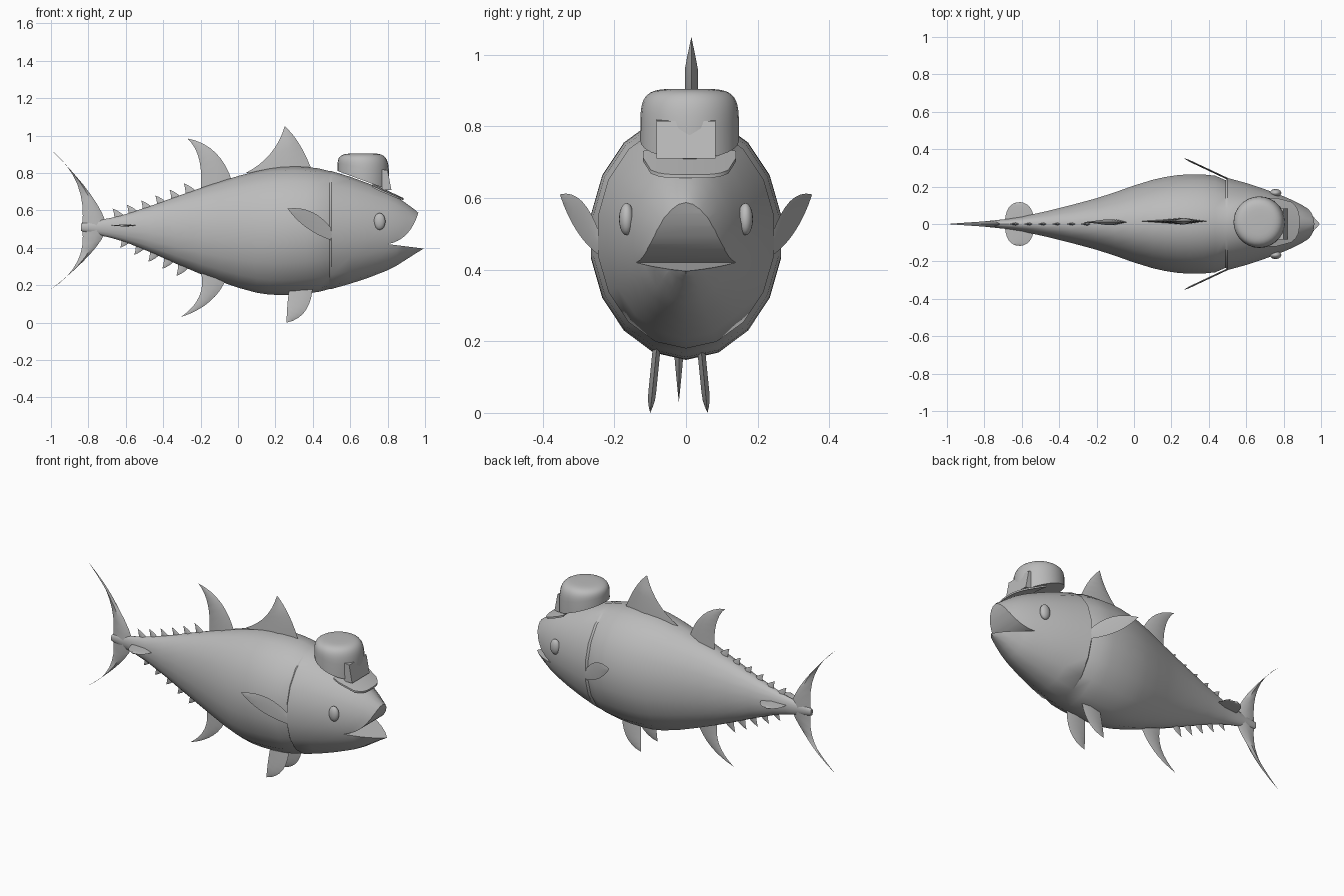
import bpy, bmesh, math
from mathutils import Vector

old = bpy.data.objects.get("Cube")
if old:
    bpy.data.objects.remove(old, do_unlink=True)

# One plain colour for the whole model
shade = 0.5
grey = bpy.data.materials.new("plain grey")
grey.use_nodes = True
grey.diffuse_color = (shade, shade, shade, 1)
grey.node_tree.nodes["Principled BSDF"].inputs["Base Color"].default_value = grey.diffuse_color


def smooth(obj, angle):
    bpy.ops.object.select_all(action="DESELECT")
    obj.select_set(True)
    bpy.context.view_layer.objects.active = obj
    bpy.ops.object.shade_smooth_by_angle(angle=math.radians(angle))


def finish(name, bm, angle):
    bmesh.ops.remove_doubles(bm, verts=bm.verts, dist=0.0005)
    bmesh.ops.recalc_face_normals(bm, faces=bm.faces)
    mesh = bpy.data.meshes.new(name)
    bm.to_mesh(mesh)
    bm.free()
    mesh.materials.append(grey)
    obj = bpy.data.objects.new(name, mesh)
    bpy.context.collection.objects.link(obj)
    smooth(obj, angle)
    return obj


def loft(name, rings, angle=40):
    """Skin a list of closed rings and cap both ends."""
    bm = bmesh.new()
    loops = [[bm.verts.new(point) for point in ring] for ring in rings]
    count = len(rings[0])
    for near, far in zip(loops, loops[1:]):
        for i in range(count):
            j = (i + 1) % count
            bm.faces.new((near[i], near[j], far[j], far[i]))
    bm.faces.new(loops[0])
    bm.faces.new(loops[-1])
    return finish(name, bm, angle)


def circle(count):
    """Cosine and sine pairs around a full turn."""
    return [(math.cos(math.tau * i / count), math.sin(math.tau * i / count)) for i in range(count)]


def arc(start, control, end, steps=8):
    """Points along a quadratic curve."""
    start, control, end = Vector(start), Vector(control), Vector(end)
    return [start.lerp(control, t).lerp(control.lerp(end, t), t)
            for t in (i / steps for i in range(steps + 1))]


def upright(u, v, t):
    return u, t, v


def fin(name, lead, trail, tip, thick, place=upright):
    """Diamond section fin between two curved edges that meet at the tip."""
    rings = []
    for front, back in zip(arc(*lead, tip), arc(*trail, tip)):
        ridge = front.lerp(back, 0.4)
        half = min(thick, (front - back).length * 0.15)
        rings.append([place(*front, 0), place(*ridge, half),
                      place(*back, 0), place(*ridge, -half)])
    return loft(name, rings, 50)


def prism(name, outline, half):
    """Side outline extruded across the model."""
    return loft(name, [[(x, y, z) for x, z in outline] for y in (-half, half)], 20)


def spline(keys, steps):
    """Smooth curve through the keys."""
    keys = [Vector(key) for key in keys]
    result = []
    for i in range(len(keys) - 1):
        before, a, b = keys[max(i - 1, 0)], keys[i], keys[i + 1]
        after = keys[min(i + 2, len(keys) - 1)]
        # Slopes follow the spacing along the body
        rise_a = (b - before) * ((b[0] - a[0]) / (b[0] - before[0]))
        rise_b = (after - a) * ((b[0] - a[0]) / (after[0] - a[0]))
        for k in range(steps):
            t = k / steps
            ease = t * t * (3 - 2 * t)
            result.append(a.lerp(b, ease) + rise_a * (t * (1 - t) ** 2)
                          - rise_b * (t * t * (1 - t)))
    return result + [keys[-1]]


# Body: position, top, bottom and half width
stations = spline([(-0.84, 0.53, 0.49, 0.01), (-0.6, 0.58, 0.43, 0.04),
                   (-0.2, 0.72, 0.26, 0.14), (0.1, 0.81, 0.16, 0.24),
                   (0.3, 0.835, 0.15, 0.27), (0.5, 0.81, 0.18, 0.25),
                   (0.8, 0.7, 0.28, 0.15), (0.95, 0.6, 0.37, 0.07),
                   (1, 0.55, 0.4, 0.01)], 3)
rings = []
for x, top, bottom, width in stations:
    middle, height = (top + bottom) / 2, (top - bottom) / 2
    # The gill cover steps out from the flank
    for back, tuck in ((0.01, 0.012), (0, 0)) if abs(x - 0.5) < 0.01 else ((0, 0),):
        rings.append([(x - back, (width - tuck) * s, middle + height * c) for c, s in circle(18)])
body = loft("body", rings)

# Open mouth, cut from the snout with a curved roof
roof = arc((0.965, 0.59), (0.92, 0.44), (0.8, 0.42))
mouth = prism("mouth_cutter", roof + [(1, 0.395), (1.1, 0.395), (1.1, 0.62)], 0.4)
cut = body.modifiers.new("mouth", "BOOLEAN")
cut.object = mouth
cut.solver = "EXACT"
bpy.context.view_layer.objects.active = body
bpy.ops.object.modifier_apply(modifier=cut.name)
bpy.data.objects.remove(mouth, do_unlink=True)
smooth(body, 35)

# Crescent tail: the lower lobe is a shorter mirror of the upper
for lobe, scale in (("upper", 1), ("lower", -0.8)):
    fin(lobe + "_tail_lobe", ((-0.7, 0), (-0.73, 0.15)), ((-0.835, 0), (-0.8, 0.25)),
        (-1, 0.415), 0.018, lambda u, v, t: (u, t, 0.51 + v * scale))

# Fins on the centre line
fin("front_dorsal_fin", ((0.4, 0.8), (0.34, 0.97)), ((0.04, 0.8), (0.2, 0.88)), (0.25, 1.05),
    0.018, lambda u, v, t: (u, t + 0.015, v))
fin("rear_dorsal_fin", ((-0.03, 0.75), (-0.09, 0.95)), ((-0.2, 0.7), (-0.18, 0.9)),
    (-0.27, 0.985), 0.015, lambda u, v, t: (u, t + 0.01, v))
fin("anal_fin", ((-0.06, 0.24), (-0.12, 0.09)), ((-0.2, 0.28), (-0.16, 0.13)), (-0.305, 0.03),
    0.012, lambda u, v, t: (u, t - 0.02, v))


def finlet(name, x, z, side):
    """Small swept spike that leans back over the tail stem."""
    fin(name, ((x + 0.07, z - 0.05 * side), (x + 0.05, z - 0.02 * side)),
        ((x + 0.01, z - 0.07 * side), (x + 0.01, z - 0.03 * side)), (x, z), 0.009)


# Rows of finlets above and below the tail stem
for i in range(6):
    t = i / 5
    finlet(f"upper_finlet_{i + 1}", -0.67 + 0.38 * t, 0.61 + 0.09 * t + 0.045 * t * t, 1)
for i in range(5):
    t = i / 4
    finlet(f"lower_finlet_{i + 1}", -0.63 + 0.3 * t, 0.4 - 0.15 * t, -1)

# Paired fins and eyes
for side, s in (("left", 1), ("right", -1)):
    fin(side + "_pectoral_fin", ((0.51, 0.49), (0.41, 0.63)), ((0.5, 0.44), (0.35, 0.49)),
        (0.265, 0.61), 0.005, lambda u, v, t: (u, s * (0.242 + (0.5 - u) * 0.47 + t), v))
    fin(side + "_pelvic_fin", ((0.4, 0.22), (0.4, 0.03)), ((0.28, 0.22), (0.26, 0.1)),
        (0.26, 0), 0.011, lambda u, v, t: (u, t - 0.02 + s * (0.08 - 0.1 * v), v))
    fin(side + "_tail_keel", ((-0.53, 0), (-0.54, 0.13)), ((-0.69, 0), (-0.69, 0.1)),
        (-0.63, 0.115), 0.006, lambda u, v, t: (u, s * v, 0.52 + t))
    bm = bmesh.new()
    bmesh.ops.create_uvsphere(bm, u_segments=20, v_segments=12, radius=1)
    bmesh.ops.scale(bm, vec=(0.031, 0.021, 0.045), verts=bm.verts)
    bmesh.ops.translate(bm, vec=(0.757, 0.166 * s, 0.541), verts=bm.verts)
    finish(side + "_eye", bm, 60)

# Cap crown: rounded drum whose rim follows the slope of the head
cap_x, cap_y, cap_top, cap_radius = 0.67, 0.01, 0.905, 0.138
rings = []
for i in range(12):
    angle = math.pi / 2 * i / 11.2
    reach, lift = cap_radius * math.cos(angle) ** 0.4, math.sin(angle) ** 0.4
    ring = []
    for c, s in circle(28):
        rim = 0.76 - 0.37 * reach * c
        ring.append((cap_x + reach * c, cap_y + reach * s, rim + (cap_top - rim) * lift))
    rings.append(ring)
loft("cap_crown", rings, 50)

# Front panel of the cap
prism("cap_panel", [(0.76, 0.82), (0.8, 0.815), (0.82, 0.71), (0.77, 0.71)], 0.083)

# Brim: a rounded sheet that slopes forward and droops at the sides
rings = []
for i in range(13):
    u = i / 6 - 1
    front = 0.76 + 0.125 * math.sqrt(1 - abs(u) ** 3)
    corners = ((0.72, 1), (front, 1), (front, -1), (0.72, -1))
    rings.append([(x, cap_y + 0.13 * u, 1.077 - 0.47 * x - 0.012 * u * u + 0.005 * face)
                  for x, face in corners])
loft("cap_brim", rings)
